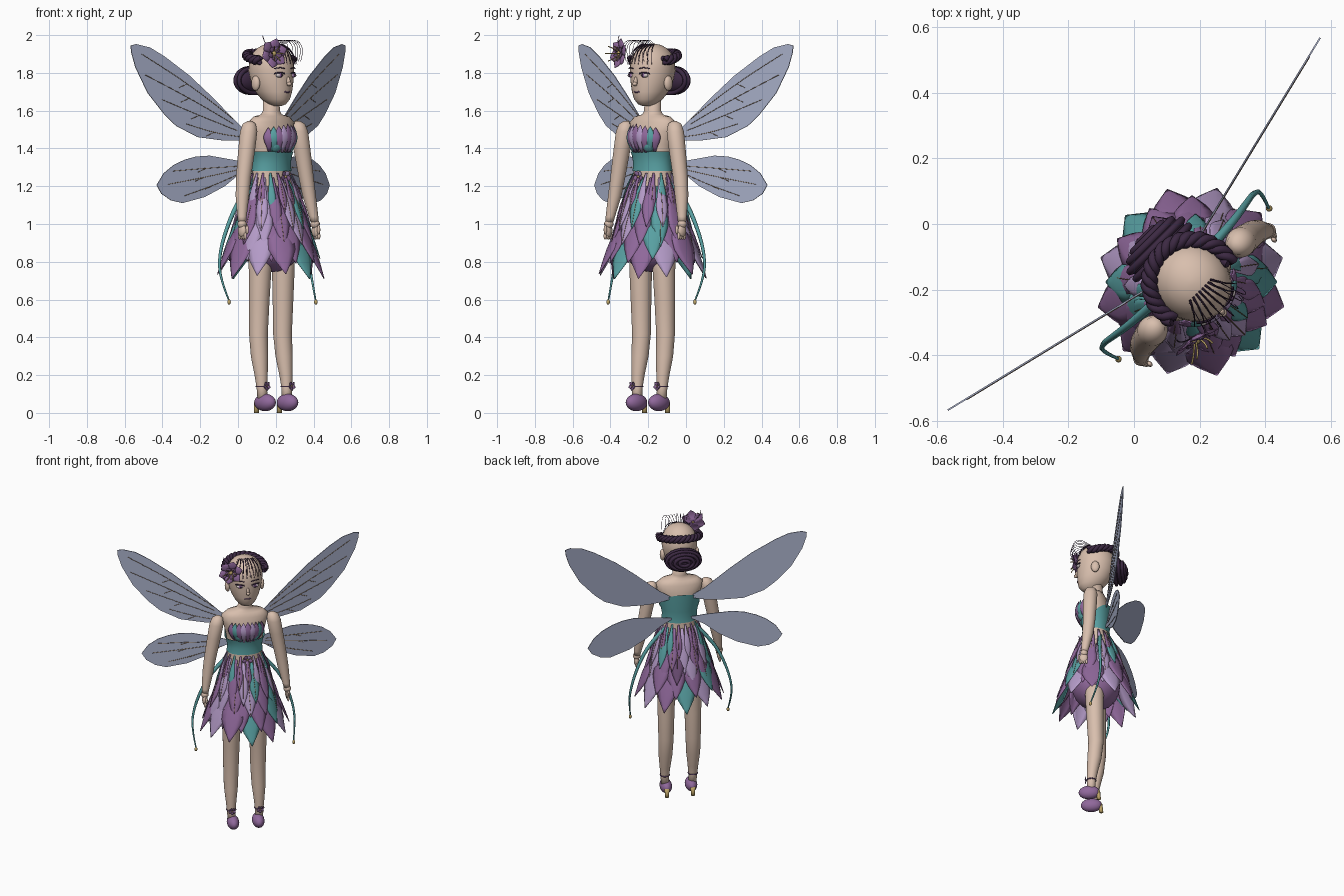
import bpy, bmesh, math, random
from mathutils import Vector, Matrix

if "Cube" in bpy.data.objects:
    bpy.data.objects.remove(bpy.data.objects["Cube"])

random.seed(4)
TURN = Matrix.Rotation(math.radians(45), 4, 'Z')   # figure faces +x -y
CY = -0.25                                         # depth of the body axis

COLOURS = {
    "skin": (0.69, 0.52, 0.42), "teal": (0.10, 0.36, 0.37), "purple": (0.28, 0.14, 0.33),
    "lilac": (0.46, 0.33, 0.58), "plum": (0.17, 0.085, 0.20), "hair": (0.045, 0.022, 0.055),
    "wing_blue": (0.41, 0.45, 0.61), "vein_brown": (0.25, 0.16, 0.08),
    "gold": (0.52, 0.38, 0.14), "eye_white": (0.62, 0.55, 0.55)}
MATS = {}
for n, c in COLOURS.items():
    MATS[n] = bpy.data.materials.new(n)
    MATS[n].diffuse_color = (*c, 1)


def finish(name, bm, mats, smooth=True):
    bmesh.ops.recalc_face_normals(bm, faces=bm.faces)
    me = bpy.data.meshes.new(name)
    bm.to_mesh(me)
    bm.free()
    for m in mats:
        me.materials.append(MATS[m])
    for p in me.polygons:
        p.use_smooth = smooth
    ob = bpy.data.objects.new(name, me)
    bpy.context.collection.objects.link(ob)
    ob.matrix_world = TURN
    return ob


def loft(name, sections, mat, n=28, top=None):
    """Elliptical rings (z, x, y, rx, ry) skinned into a body; top(angle) reshapes the last rim."""
    bm = bmesh.new()
    rings = [[bm.verts.new((x + rx * math.cos(2 * math.pi * i / n),
                            y + ry * math.sin(2 * math.pi * i / n), z)) for i in range(n)]
             for z, x, y, rx, ry in sections]
    for a, b in zip(rings, rings[1:]):
        for i in range(n):
            bm.faces.new((a[i], a[(i + 1) % n], b[(i + 1) % n], b[i]))
    if top:
        for i, v in enumerate(rings[-1]):
            v.co.z = top(2 * math.pi * i / n)
    else:
        bm.faces.new(rings[0])
        bm.faces.new(rings[-1])
    return finish(name, bm, [mat])


def balls(name, items, mat, seg=24):
    """Ellipsoids given as (centre, radii)."""
    bm = bmesh.new()
    for c, r in items:
        bmesh.ops.create_uvsphere(bm, u_segments=seg, v_segments=seg // 2, radius=1,
                                  matrix=Matrix.Translation(c) @ Matrix.Diagonal((*r, 1)))
    return finish(name, bm, [mat])


def tube(name, paths, r, mat, taper=False, cyclic=False):
    cu = bpy.data.curves.new(name, 'CURVE')
    cu.dimensions, cu.bevel_depth, cu.bevel_resolution = '3D', r, 1
    cu.resolution_u, cu.use_fill_caps = 4, True
    for pts in paths:
        s = cu.splines.new('NURBS')
        s.points.add(len(pts) - 1)
        for i, (q, p) in enumerate(zip(s.points, pts)):
            q.co = (*p, 1)
            if taper:
                q.radius = 1 - 0.7 * i / (len(pts) - 1)
        s.order_u, s.use_endpoint_u, s.use_cyclic_u = 3, not cyclic, cyclic
    cu.materials.append(MATS[mat])
    ob = bpy.data.objects.new(name, cu)
    bpy.context.collection.objects.link(ob)
    ob.matrix_world = TURN


def petal(bm, base, tip, out, width, bulge, mat):
    """Pointed leaf-like blade with a raised midrib."""
    base, tip, out = Vector(base), Vector(tip), Vector(out).normalized()
    side = (tip - base).cross(out).normalized()
    rows = []
    for t, w in ((0, .25), (.2, .45), (.4, .78), (.54, .98), (.66, 1), (.8, .68), (.92, .28), (1, .02)):
        c = base.lerp(tip, t) + out * bulge * math.sin(math.pi * t)
        rows.append([bm.verts.new(c + side * (v * w * width / 2) - out * (abs(v) ** 2 * w * width * .1))
                     for v in (-1, -.5, 0, .5, 1)])
    for a, b in zip(rows, rows[1:]):
        for i in range(4):
            bm.faces.new((a[i], a[i + 1], b[i + 1], b[i])).material_index = mat


def thicken(ob, t=0.004):
    m = ob.modifiers.new("thickness", 'SOLIDIFY')
    m.thickness, m.offset = t, 0


def flower(name, c, r, count, mats, face=(0, -1, 0)):
    bm = bmesh.new()
    c, f = Vector(c), Vector(face).normalized()
    u = f.cross(Vector((0, 0, 1))).normalized()
    v = f.cross(u)
    for i in range(count):
        a = 2 * math.pi * i / count + .3
        d = u * math.cos(a) + v * math.sin(a)
        petal(bm, c + d * r * .1, c + d * r + f * r * .25, f - d * .3, r * .75, r * .08, i % len(mats))
    thicken(finish(name, bm, mats), 0.003)
    balls(name + "_centre", [(c + f * r * .15, (r * .18,) * 3)], "gold", 12)


# ---- body ----
loft("torso", [(z, 0, CY, a, b) for z, a, b in (
    (.95, .12, .1), (1.15, .13, .1), (1.25, .118, .088), (1.32, .11, .084), (1.42, .128, .092),
    (1.49, .145, .088), (1.54, .155, .074), (1.568, .12, .062), (1.58, .06, .05),
    (1.60, .045, .045), (1.68, .043, .043))], "skin")
# bodice: high at the back, low at the sides
loft("bodice", [(z, 0, CY, a, b) for z, a, b in (
    (1.28, .119, .092), (1.32, .115, .089), (1.36, .122, .093), (1.4, .134, .099))], "teal", 40,
    lambda a: 1.385 + .1 * max(0, math.sin(a)) ** .7)
balls("bust", [((s * .045, -.32, 1.425), (.044, .046, .05)) for s in (-1, 1)], "teal")
for s, side in ((-1, "right"), (1, "left")):
    loft(side + "_arm", [(z, s * x, y, r, r) for z, x, y, r in (
        (1.545, .18, -.268, .012), (1.53, .184, -.268, .035), (1.49, .19, -.27, .046),
        (1.4, .206, -.272, .045), (1.25, .234, -.276, .04), (1.15, .25, -.283, .036),
        (1.04, .268, -.298, .025), (1.01, .272, -.302, .022))], "skin")
    balls(side + "_hand", [((s * .274, -.304, 1.0), (.025,) * 3), ((s * .276, -.307, .965), (.017, .028, .036))]
          + [((s * .276, -.33 + i * .014, .937), (.008, .008, .02)) for i in range(4)]
          + [((s * .268, -.336, .97), (.008, .01, .025))], "skin", 14)
    loft(side + "_leg", [(z, s * x, y, r, r) for z, x, y, r in (
        (.95, .082, -.252, .066), (.75, .087, -.252, .06), (.6, .089, -.248, .055),
        (.42, .09, -.243, .05), (.3, .092, -.253, .046), (.2, .093, -.266, .035),
        (.13, .093, -.272, .028), (.05, .09, -.275, .026))], "skin")
    # shoes, heels and ankle bands
    balls(side + "_shoe", [((s * .084, -.287, .055), (.04, .07, .046))], "purple")
    loft(side + "_heel", [(0, s * .086, -.223, .014, .014), (.025, s * .086, -.225, .013, .013),
                          (.06, s * .086, -.232, .02, .017)], "gold", 12)
    tube(side + "_ankle_band", [[(s * .093 + .031 * math.cos(a), -.272 + .031 * math.sin(a), .14)
                                 for a in (i * math.pi / 6 for i in range(12))]], .004, "plum", cyclic=True)
    flower(side + "_ankle_flower", (s * .093, -.306, .142), .025, 5, ["purple", "plum"])

# ---- head and face ----
loft("head", [(z, 0, y, a, b) for z, y, a, b in (
    (1.625, -.295, .02, .025), (1.634, -.293, .042, .05), (1.66, -.282, .068, .082),
    (1.70, -.268, .09, .103), (1.75, -.256, .106, .118), (1.81, -.25, .116, .126),
    (1.86, -.25, .113, .122), (1.9, -.25, .098, .106), (1.93, -.25, .073, .079),
    (1.948, -.25, .042, .046), (1.955, -.25, .01, .01))], "skin", 36)
balls("ears", [((s * .113, -.245, 1.745), (.018, .028, .04)) for s in (-1, 1)], "skin", 16)
balls("nose", [((0, -.376, 1.755), (.010, .013, .025)), ((0, -.384, 1.742), (.013, .012, .011))], "skin", 14)
balls("eyes", [((s * .05, -.36, 1.787), (.024, .014, .012)) for s in (-1, 1)], "eye_white", 16)
balls("irises", [((s * .049, -.368, 1.787), (.013, .008, .012)) for s in (-1, 1)], "purple", 14)
balls("pupils", [((s * .049, -.375, 1.787), (.006, .004, .007)) for s in (-1, 1)], "hair", 10)
for nm, dz, r, w in (("lashes", .01, .004, .028), ("brows", .036, .003, .028)):
    tube(nm, [[(s * (.05 - w), -.372, 1.786 + dz), (s * .05, -.374, 1.797 + dz),
               (s * (.05 + w), -.348, 1.786 + dz)] for s in (-1, 1)], r, "hair")
tube("lips", [[(-.022, -.364, 1.7), (0, -.377, 1.697), (.022, -.364, 1.7)]], .0045, "plum")

# ---- hair: bun, braided crown, fringe strands and loose wisps ----
balls("bun", [((0, -.1, 1.76), (.11, .05, .066))], "hair")
tube("bun_coils", [[((.115 * k) * math.cos(a), -.102 + d, 1.76 + .068 * k * math.sin(a))
                    for a in (i * math.pi / 10 for i in range(20))]
                   for k, d in ((1, -.02), (.98, .008), (.8, .03), (.55, .043), (.28, .05))],
     .012, "hair", cyclic=True)
strands = []
for k in range(3):
    pts = []
    for i in range(90):
        t = i / 89
        a = math.radians(-18 + 216 * t)
        tw = 2 * math.pi * (5.5 * t + k / 3)
        rad = .13 + .013 * math.cos(tw)
        pts.append((rad * math.cos(a), CY + rad * math.sin(a),
                    1.868 + .035 * max(0, math.sin(a)) + .013 * math.sin(tw)))
    strands.append(pts)
tube("braid_crown", strands, .0145, "hair")
LOCKS = (-.072, -.05, -.028, -.007, .014, .035, .056, .075)
tube("fringe", [[(x * .6, -.285, 1.951), (x * .85, -.34 + x * x * 4, 1.935), (x * 1.1, -.368 + x * x * 5, 1.89),
                 (x * 1.25, -.377 + x * x * 5, 1.845)] for x in LOCKS], .0035, "hair", taper=True)
tube("wisps", [[(x * .7, -.29, 1.95), (x * .9, -.34, 1.982), (x * 1.1, -.41 + abs(x) * .3, 1.96),
                (x * 1.25, -.425 + abs(x) * .4, 1.91), (x * 1.25, -.405 + abs(x) * .4, 1.86)]
               for x in LOCKS], .0013, "hair")

# ---- head flower ----
F = Vector((-.113, -.372, 1.902))
flower("head_flower", F, .08, 6, ["purple"], (-.25, -1, .1))
flower("head_flower_heart", F + Vector((0, -.012, 0)), .042, 5, ["plum"], (-.25, -1, .1))
tube("stamens", [[F, F + Vector((.03 * math.cos(a), -.035, .03 * math.sin(a))),
                  F + Vector((.045 * math.cos(a) - .02, -.055, .045 * math.sin(a)))]
                 for a in (i * math.pi / 3 for i in range(6))], .003, "gold")
tube("flower_tendril", [[F, F + Vector((-.05, .01, .05)), F + Vector((-.045, .03, .096))]], .002, "hair")

# ---- bodice petals ----
PM = ["purple", "lilac", "plum", "teal"]
bm = bmesh.new()
for i in range(9):
    a = math.radians(-90 + (i - 4) * 13)
    d = Vector((math.cos(a), math.sin(a), 0))
    base = Vector((.1 * d.x, CY + .105 * d.y, 1.38))
    tip = Vector((.122 * d.x, CY + .12 * d.y, 1.53 - .005 * abs(i - 4)))
    petal(bm, base, tip, d, .052, .024, (0, 3, 0, 1, 0)[min(i, 8 - i)])
thicken(finish("bodice_petals", bm, PM))

# ---- skirt: inner dome and tiers of petals (count, radius, tip z, top z, width, colours) ----
balls("underskirt", [((0, CY, .9), (.165, .158, .155))], "purple")
ribs = []
for k, (n, r, zt, zb, w, cols) in enumerate((
        (12, .292, .715, 1.12, .145, (3, 0, 1, 0, 1, 0, 3, 1, 0, 0, 1, 0)),
        (12, .258, .8, 1.16, .115, (0, 3, 0, 1, 0, 0)),
        (13, .235, .88, 1.2, .088, (1, 0, 3, 0, 1, 0, 2)),
        (15, .208, .96, 1.245, .062, (3, 0, 1, 0, 1)),
        (17, .178, 1.05, 1.27, .04, (0, 1, 0, 3)))):
    bm = bmesh.new()
    for i in range(n):
        a = -math.pi / 2 + 2 * math.pi * (i + .5 * (k % 2)) / n
        d = Vector((math.cos(a), math.sin(a), 0))
        rr, z = r * random.uniform(.97, 1.02), zt + random.uniform(-.01, .025)
        rb = .105 + .1 * (1.265 - zb)
        base = Vector((rb * 1.1 * d.x, CY + rb * .9 * d.y, zb))
        tip = Vector((rr * d.x, CY + rr * d.y, z))
        out = d + Vector((0, 0, .35))
        petal(bm, base, tip, out, w, .012, cols[i % len(cols)])
        if k > 1 and i % 2 == 0:
            ribs.append([base.lerp(tip, t) + out.normalized() * (.012 * math.sin(math.pi * t) + .003)
                         for t in (.3, .5, .7, .95)])
    thicken(finish("skirt_tier_%d" % (k + 1), bm, PM))
tube("skirt_petal_ribs", ribs, .0013, "vein_brown")
flower("waist_flower", (0, -.352, 1.25), .036, 5, ["purple", "lilac"])

# ---- trailing ribbons with bead ends ----
tube("ribbons", [[(s * x, y, z) for x, y, z in (
    (.1, -.215, 1.23), (.2, -.21, 1.13), (.275, -.2, 1.0), (.328, -.19, .85),
    (.345, -.205, .72), (.325, -.255, .6))] for s in (-1, 1)], .015, "teal", taper=True)
balls("ribbon_beads", [((s * .325, -.258, .587), (.01, .01, .014)) for s in (-1, 1)], "gold", 12)

# ---- wings ----
UPPER = [(.05, 1.455), (.15, 1.525), (.313, 1.672), (.449, 1.785), (.6, 1.887), (.689, 1.935), (.77, 1.952),
         (.803, 1.945), (.8, 1.91), (.775, 1.83), (.702, 1.695), (.6, 1.58), (.53, 1.52), (.4, 1.46),
         (.238, 1.441), (.13, 1.442)]
LOWER = [(.05, 1.31), (.157, 1.335), (.329, 1.362), (.41, 1.357), (.479, 1.34), (.545, 1.312), (.605, 1.268),
         (.647, 1.206), (.618, 1.16), (.56, 1.125), (.491, 1.111), (.358, 1.143), (.238, 1.2), (.148, 1.265)]


def depth(x):
    return -.195 + .243 * x


for nm, outline, ends in (
        ("upper", UPPER, ((.74, 1.9), (.72, 1.79), (.62, 1.66), (.47, 1.53))),
        ("lower", LOWER, ((.55, 1.28), (.58, 1.21), (.48, 1.15)))):
    cz = sum(p[1] for p in outline) / len(outline)
    veins = []
    for s, side in ((-1, "right"), (1, "left")):
        # thin flat blade
        bm = bmesh.new()
        bm.faces.new([bm.verts.new((s * x, depth(x), z)) for x, z in outline])
        thicken(finish("%s_%s_wing" % (side, nm), bm, ["wing_blue"], False), .005)
        x0, z0 = outline[0]
        for x1, z1 in ends:
            path = [(x0 + (x1 - x0) * t, z0 + (z1 - z0) * t + .03 * math.sin(math.pi * t) * (z1 - cz) / .3)
                    for t in (.2, .4, .6, .8, 1)]
            veins.append([(s * x, depth(x) - .003, z) for x, z in path])
            bx, bz = path[2]
            veins.append([(s * bx, depth(bx) - .003, bz), (s * (bx + .05), depth(bx + .05) - .003, bz - .02)])
    tube(nm + "_wing_veins", veins, .0016, "vein_brown")

for m in bpy.data.materials:
    if m.users and not m.is_grease_pencil:
        m.use_nodes = True
        m.node_tree.nodes["Principled BSDF"].inputs["Base Color"].default_value = m.diffuse_color
